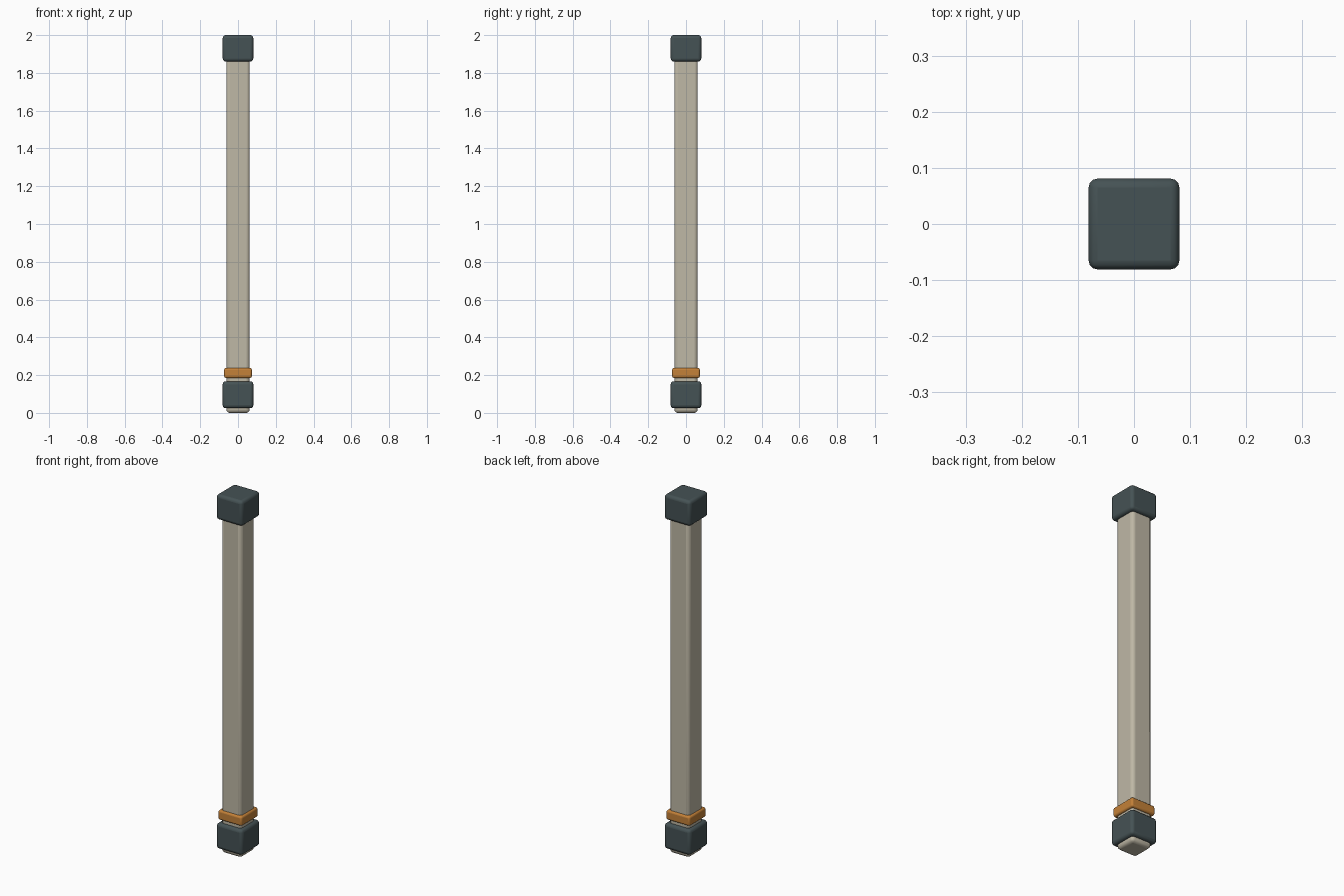
import bpy

if "Cube" in bpy.data.objects:
    bpy.data.objects.remove(bpy.data.objects["Cube"])


def material(name, color):
    m = bpy.data.materials.new(name)
    m.diffuse_color = color
    m.use_nodes = True
    m.node_tree.nodes["Principled BSDF"].inputs["Base Color"].default_value = m.diffuse_color
    return m


def rounded_box(name, half, z0, z1, bevel, mat):
    """Square block with rounded edges, spanning z0 to z1."""
    bpy.ops.mesh.primitive_cube_add(size=1, location=(0, 0, (z0 + z1) / 2))
    ob = bpy.context.object
    ob.name = name
    ob.scale = (2 * half, 2 * half, z1 - z0)
    bpy.ops.object.transform_apply(location=False, rotation=False, scale=True)
    mod = ob.modifiers.new("rounding", "BEVEL")
    mod.width = bevel
    mod.segments = 3
    ob.data.materials.append(mat)
    bpy.ops.object.shade_smooth_by_angle()
    return ob


beige = material("beige", (0.52, 0.48, 0.38, 1))
slate = material("slate", (0.06, 0.085, 0.09, 1))
orange = material("orange", (0.55, 0.22, 0.04, 1))

# Long square post, reaching just below the lower cap
rounded_box("post", 0.062, 0.0, 1.98, 0.018, beige)

# End caps
rounded_box("lower_cap", 0.081, 0.025, 0.167, 0.016, slate)
rounded_box("upper_cap", 0.081, 1.86, 2.0, 0.016, slate)

# Accent band above the lower cap
rounded_box("band", 0.0735, 0.185, 0.238, 0.01, orange)
